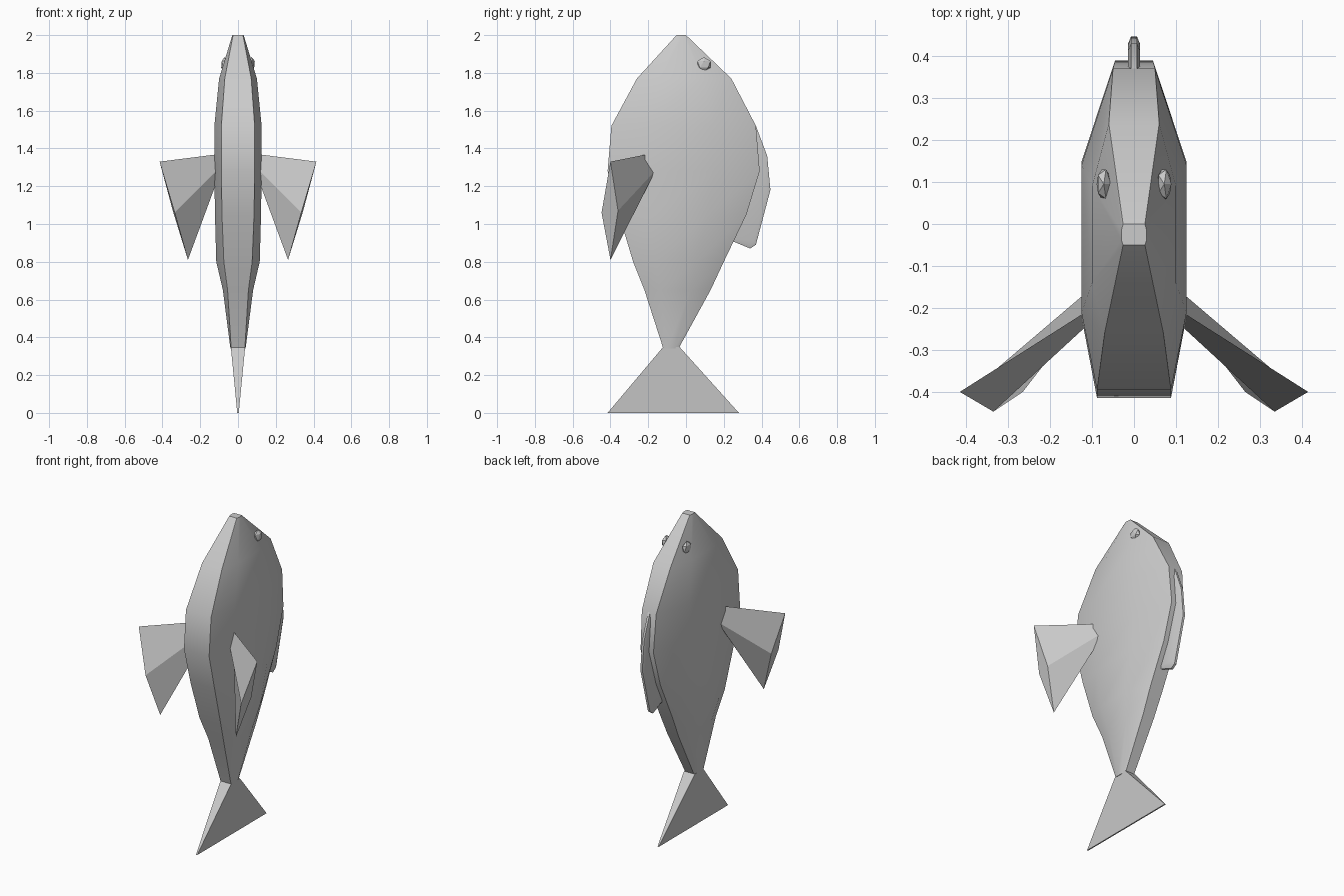
import bpy, bmesh, math
from mathutils import Matrix

cube = bpy.data.objects.get("Cube")
if cube:
    bpy.data.objects.remove(cube, do_unlink=True)

grey = bpy.data.materials.new("plain grey")
grey.use_nodes = True
COLOUR = (0.6, 0.6, 0.6, 1)
grey.diffuse_color = COLOUR
grey.node_tree.nodes["Principled BSDF"].inputs["Base Color"].default_value = COLOUR


def finish(name, bm, smooth=None):
    bmesh.ops.recalc_face_normals(bm, faces=bm.faces)
    mesh = bpy.data.meshes.new(name)
    bm.to_mesh(mesh)
    bm.free()
    mesh.materials.append(grey)
    obj = bpy.data.objects.new(name, mesh)
    bpy.context.collection.objects.link(obj)
    if smooth:
        bpy.ops.object.select_all(action='DESELECT')
        obj.select_set(True)
        bpy.context.view_layer.objects.active = obj
        bpy.ops.object.shade_smooth_by_angle(angle=math.radians(smooth))
    return obj


def loft(name, rings, smooth=None):
    """Skin a list of equal-length point rings and cap both ends."""
    bm = bmesh.new()
    loops = [[bm.verts.new(p) for p in ring] for ring in rings]
    n = len(loops[0])
    for a, b in zip(loops, loops[1:]):
        for i in range(n):
            j = (i + 1) % n
            bm.faces.new((a[i], a[j], b[j], b[i]))
    bm.faces.new(loops[0])
    bm.faces.new(loops[-1])
    return finish(name, bm, smooth)


def body_ring(z, front, back, width, belly, ridge):
    d = back - front
    half = [(belly, front), (width, front + 0.24 * d),
            (width, front + 0.70 * d), (ridge, back)]
    return ([(x, y, z) for x, y in half]
            + [(-x, y, z) for x, y in reversed(half)])


# Body: height, belly y, back y, half width, belly and ridge half widths
stations = [
    (0.34, -0.12, -0.04, 0.040, 0.036, 0.030),
    (0.65, -0.22, 0.13, 0.080, 0.055, 0.040),
    (0.80, -0.28, 0.20, 0.115, 0.075, 0.045),
    (1.05, -0.355, 0.32, 0.122, 0.085, 0.045),
    (1.28, -0.415, 0.39, 0.125, 0.088, 0.045),
    (1.52, -0.395, 0.37, 0.125, 0.088, 0.050),
    (1.77, -0.26, 0.24, 0.100, 0.070, 0.060),
    (2.00, -0.05, 0.00, 0.030, 0.026, 0.026),
]
loft("body", [body_ring(*s) for s in stations], 35)


# Tail fin: wedge thinning toward its trailing edge
def tail_ring(z, front, back, width):
    return [(width, front, z), (width, back, z), (-width, back, z), (-width, front, z)]


loft("tail_fin", [tail_ring(0.0, -0.415, 0.28, 0.004),
                  tail_ring(0.35, -0.12, -0.035, 0.038)], 35)

# Dorsal fin: thick core outline with a thinner outer rim
outer = [(0.34, 1.56), (0.37, 1.52), (0.43, 1.36), (0.447, 1.18),
         (0.37, 0.89), (0.34, 0.87), (0.22, 0.92)]
inner = [(0.33, 1.54), (0.36, 1.50), (0.413, 1.35), (0.43, 1.18),
         (0.36, 0.91), (0.34, 0.89), (0.22, 0.93)]
loft("dorsal_fin", [[(x, y, z) for y, z in line] for x, line in
                    ((-0.014, inner), (-0.007, outer), (0.007, outer), (0.014, inner))], 30)

# Paired side fins (diamond section) and eyes
root = [(0.10, -0.20, 1.37), (0.11, -0.16, 1.285), (0.11, -0.20, 1.23), (0.11, -0.24, 1.285)]
tip = [(0.415, -0.40, 1.33), (0.345, -0.36, 1.07), (0.265, -0.40, 0.81), (0.335, -0.447, 1.06)]
for side, label in ((1, "left"), (-1, "right")):
    loft(label + "_side_fin",
         [[(side * x, y, z) for x, y, z in ring] for ring in (root, tip)])
    bm = bmesh.new()
    bmesh.ops.create_icosphere(bm, subdivisions=1, radius=1, matrix=(
        Matrix.Translation((side * 0.072, 0.095, 1.845))
        @ Matrix.Diagonal((0.019, 0.041, 0.039, 1))))
    finish(label + "_eye", bm)
